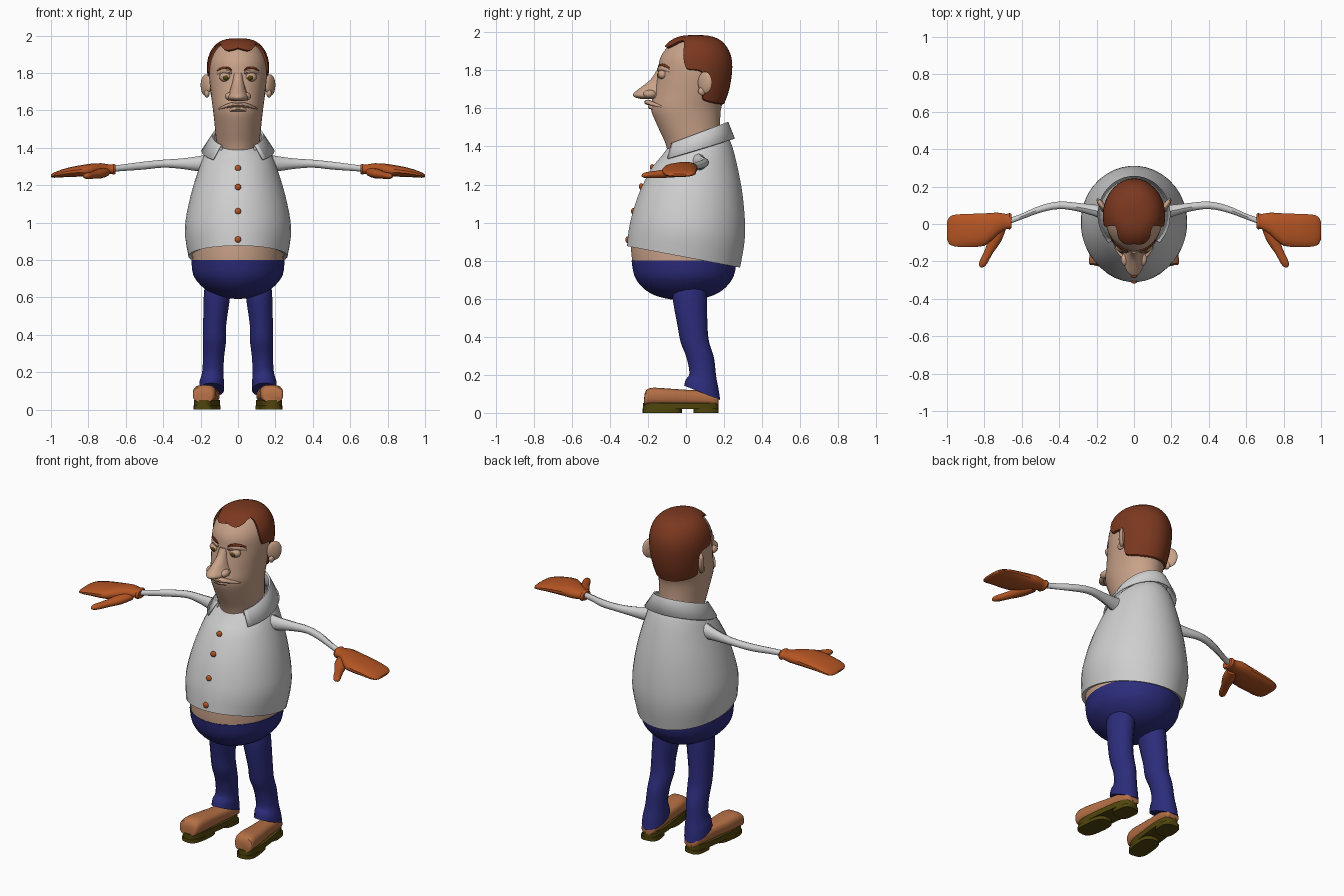
import bpy, bmesh, math
from mathutils import Vector, Matrix

if "Cube" in bpy.data.objects:
    bpy.data.objects.remove(bpy.data.objects["Cube"])


def material(name, *rgb):
    m = bpy.data.materials.new(name)
    m.use_nodes = True
    m.diffuse_color = (*rgb, 1)
    m.node_tree.nodes["Principled BSDF"].inputs["Base Color"].default_value = (*rgb, 1)
    return m


SKIN = material("skin", 0.58, 0.36, 0.25)
HAIR = material("red_brown_hair", 0.2, 0.04, 0.014)
SHIRT = material("pale_grey_cloth", 0.62, 0.62, 0.62)
BLUE = material("blue_cloth", 0.025, 0.025, 0.2)
ORANGE = material("orange_wool", 0.46, 0.09, 0.017)
TAN = material("tan_leather", 0.46, 0.16, 0.06)
OLIVE = material("dark_olive", 0.08, 0.06, 0.004)
made = []


def finish(name, bm, mat, mirror=False):
    bmesh.ops.recalc_face_normals(bm, faces=bm.faces)
    me = bpy.data.meshes.new(name)
    bm.to_mesh(me)
    bm.free()
    me.materials.append(mat)
    ob = bpy.data.objects.new(name, me)
    bpy.context.collection.objects.link(ob)
    if mirror:
        ob.modifiers.new("both_sides", "MIRROR").use_mirror_merge = False
    made.append(ob)
    return ob


def smooth(keys, n=4):
    """Catmull-Rom subdivision of a list of equal-length tuples."""
    out = []
    for i in range(len(keys) - 1):
        a, b, c, d = (keys[max(0, min(len(keys) - 1, i + k))] for k in (-1, 0, 1, 2))
        for s in range(n):
            t = s / n
            out.append(tuple(q + 0.5 * t * (r - p + t * (2 * p - 5 * q + 4 * r - w + t * (3 * (q - r) + w - p)))
                             for p, q, r, w in zip(a, b, c, d)))
    return out + [keys[-1]]


def skin_rows(bm, rows, closed=True, caps=True):
    vs = [[bm.verts.new(p) for p in row] for row in rows]
    n = len(vs[0])
    for lo, hi in zip(vs, vs[1:]):
        for j in range(n if closed else n - 1):
            k = (j + 1) % n
            bm.faces.new((lo[j], lo[k], hi[k], hi[j]))
    if caps:
        bm.faces.new(vs[0])
        bm.faces.new(vs[-1])


def loft(name, sections, mat, mirror=False, segs=24, power=2, caps=True):
    """Skin sections given as (centre, half-axis u, half-axis v)."""
    def sup(x):
        return math.copysign(abs(x) ** (2 / power), x)
    bm = bmesh.new()
    angles = [2 * math.pi * (j + 0.5) / segs for j in range(segs)]
    skin_rows(bm, [[Vector(c) + Vector(u) * sup(math.cos(a)) + Vector(v) * sup(math.sin(a)) for a in angles]
                   for c, u, v in sections], caps=caps)
    return finish(name, bm, mat, mirror)


def level(x, y, z, rx, ry, slope=0):    # section across z
    return (x, y, z), (rx, 0, 0), (0, ry, slope * ry)


def across(x, y, z, ry, rz):            # section across x
    return (x, y, z), (0, ry, 0), (0, 0, rz)


def along(x, y, z, rx, rz):             # section across y
    return (x, y, z), (rx, 0, 0), (0, 0, rz)


def turned(x, y, z, rx, ry):            # section across z, toes turned out
    return (x, y, z), (0.99 * rx, 0.12 * rx, 0), (-0.12 * ry, 0.99 * ry, 0)


def ball(name, centre, radii, mat, mirror=False, turn=0):
    bm = bmesh.new()
    m = Matrix.Translation(centre) @ Matrix.Rotation(turn, 4, "Z") @ Matrix.Diagonal((*radii, 1))
    bmesh.ops.create_uvsphere(bm, u_segments=16, v_segments=10, radius=1, matrix=m)
    return finish(name, bm, mat, mirror)


# Shirt, with a turned-in hem
shirt = smooth([(0, -.013, .82, .265, .298, -.19), (0, .008, .965, .285, .303, -.11), (0, .025, 1.14, .255, .275, -.03),
                (0, .04, 1.3, .205, .225, .09), (0, .052, 1.39, .165, .18, .22), (0, .05, 1.43, .12, .15, .28)])
hem = (0, -.013, .83, .235, .268, -.19)
loft("shirt", [level(*k) for k in [hem] + shirt], SHIRT, segs=40, caps=False)

# Collar, open at the front
bm = bmesh.new()
rows = []
for cz, rx, ry, slope, gap in ((1.4, .12, .15, .3, 42), (1.46, .128, .162, .375, 42),
                               (1.465, .138, .172, .375, 42), (1.382, .195, .207, .29, 44)):
    arc = [math.radians(gap + (360 - 2 * gap) * j / 36) for j in range(37)]
    rows.append([(rx * math.sin(a), .05 - ry * math.cos(a), cz - slope * ry * math.cos(a)) for a in arc])
skin_rows(bm, rows, closed=False, caps=False)
collar = finish("collar", bm, SHIRT)
collar.modifiers.new("thickness", "SOLIDIFY").thickness = 0.01

for y, z in ((-.178, 1.29), (-.235, 1.19), (-.277, 1.06), (-.307, .91)):
    ball("button", (0, y, z), (.017, .012, .017), ORANGE)

# Belly, trouser seat and legs
loft("belly", [level(0, -.01, z, rx, ry) for z, rx, ry in ((.78, .245, .272), (.86, .248, .28), (.94, .24, .27))], SKIN, segs=40)
seat = [(.8, .25, .277), (.72, .24, .262), (.66, .195, .22), (.62, .135, .16), (.598, .065, .08), (.592, .01, .01)]
loft("trouser_seat", [level(0, -.01, *k) for k in smooth(seat, 3)], BLUE, segs=40)
leg = [(.11, .02, .66, .07, .085, 0), (.113, .02, .6, .072, .09, 0), (.125, .035, .45, .063, .078, 0),
       (.125, .047, .37, .063, .075, 0), (.13, .075, .29, .058, .072, 0), (.135, .088, .2, .058, .07, -.1),
       (.14, .085, .15, .066, .086, -.3), (.142, .085, .105, .068, .095, -.4)]
loft("trouser_legs", [level(*k) for k in smooth(leg, 3)], BLUE, True, segs=14)

# Shoes
upper = [(.185, -.22, .045, .08), (.184, -.21, .057, .12), (.178, -.17, .061, .133), (.171, -.09, .059, .128),
         (.16, 0, .052, .122), (.15, .1, .05, .115), (.143, .16, .042, .09), (.142, .17, .025, .07)]
loft("shoe_uppers", [along(x, y, (.04 + top) / 2, w, (top - .04) / 2) for x, y, w, top in smooth(upper, 2)],
     TAN, True, segs=20, power=2.8)
for name, x, y, rx, ry, low, high in (("shoe_soles", .165, -.028, .06, .2, .02, .052),
                                      ("sole_treads", .176, -.125, .058, .103, 0, .022),
                                      ("shoe_heels", .149, .105, .055, .066, 0, .022)):
    loft(name, [turned(x, y, z, rx, ry) for z in (low, high)], OLIVE, True, segs=28, power=3)

# Sleeves and mittens
sleeve = [(.14, .06, 1.325, .045, .05), (.2, .07, 1.315, .034, .042), (.3, .09, 1.315, .024, .028),
          (.4, .1, 1.315, .021, .021), (.5, .08, 1.305, .02, .021), (.6, .04, 1.295, .016, .018), (.67, .015, 1.288, .017, .016)]
loft("sleeves", [across(*k) for k in smooth(sleeve, 3)], SHIRT, True, segs=10)
palm = [(.654, .015, 1.285, .036, .024), (.666, .015, 1.285, .045, .029), (.682, .013, 1.285, .041, .025),
        (.73, .002, 1.285, .06, .033), (.8, -.03, 1.28, .088, .034), (.9, -.035, 1.27, .09, .026),
        (.965, -.035, 1.258, .085, .018), (.99, -.035, 1.252, .07, .012), (1.0, -.035, 1.25, .045, .005)]
loft("mittens", [across(*k) for k in smooth(palm, 2)], ORANGE, True, segs=16, power=2.3)
thumb = [(.71, -.01, 1.27, .03, .025), (.74, -.075, 1.262, .036, .026), (.775, -.145, 1.254, .024, .02),
         (.803, -.2, 1.25, .022, .017), (.815, -.222, 1.248, .016, .012), (.82, -.232, 1.247, .004, .004)]
loft("mitten_thumbs", [((x, y, z), (.9 * w, .43 * w, 0), (0, 0, h)) for x, y, z, w, h in smooth(thumb, 2)],
     ORANGE, True, segs=12)

# Head and neck
head = smooth([(.035, 1.34, .1, .125), (.035, 1.42, .115, .145), (.012, 1.52, .125, .168), (0, 1.6, .134, .185),
               (.022, 1.68, .144, .192), (.041, 1.78, .155, .19), (.045, 1.86, .152, .183), (.05, 1.92, .128, .15),
               (.052, 1.955, .093, .11), (.052, 1.972, .052, .062), (.052, 1.977, .006, .006)])
loft("head", [level(0, y, z, rx, ry) for y, z, rx, ry in head], SKIN, segs=40)


def scalp(angle, z, out):
    """Point on the head at an angle from the front, pushed outward."""
    for (y0, z0, a0, b0), (y1, z1, a1, b1) in zip(head, head[1:]):
        if z <= z1:
            break
    t = min(1, (z - z0) / (z1 - z0))
    rx, ry = a0 + (a1 - a0) * t + out, b0 + (b1 - b0) * t + out
    return Vector((rx * math.sin(angle), y0 + (y1 - y0) * t - ry * math.cos(angle), z + max(0, out) * 0.8))


# Hair cap grown upward from a hairline that varies around the head
hairline = [(0, 1.925), (22, 1.912), (38, 1.925), (52, 1.945), (66, 1.935), (74, 1.835), (80, 1.8), (94, 1.795),
            (104, 1.775), (110, 1.67), (118, 1.635), (150, 1.618), (180, 1.615)]
half = smooth(hairline, 3)
around = [(math.radians(a), z) for a, z in half + [(360 - a, z) for a, z in half[-2:0:-1]]]
bm = bmesh.new()
steps = [math.sin(math.pi / 2 * k / 14) for k in range(15)]
skin_rows(bm, [[scalp(a, h, -.01) for a, h in around]] +
          [[scalp(a, h + (1.976 - h) * t, .011) for a, h in around] for t in steps])
finish("hair", bm, HAIR)

# Ears
ball("ears", (.172, .1, 1.735), (.016, .044, .058), SKIN, True, turn=-0.6)
ball("ear_lobes", (.166, .085, 1.69), (.014, .022, .022), SKIN, True)

# Nose
nose = [(1.8, -.135, .022, .02), (1.75, -.14, .031, .048), (1.7, -.15, .046, .102), (1.677, -.168, .058, .11),
        (1.66, -.168, .055, .105), (1.65, -.165, .035, .075)]
loft("nose", [level(0, y, z, rx, ry) for z, y, rx, ry in smooth(nose, 3)], SKIN)
ball("nostrils", (.045, -.19, 1.675), (.025, .035, .022), SKIN, True)

# Eyes, lids and brows
ball("eyelids", (.066, -.122, 1.778), (.034, .026, .026), SKIN, True)
ball("eyes", (.066, -.139, 1.774), (.016, .014, .015), OLIVE, True)
brow = [(.032, 1.815, .003), (.05, 1.824, .008), (.085, 1.826, .008), (.115, 1.812, .003)]
for name, mat, drop, fat in (("brow_ridges", SKIN, .016, 1.7), ("eyebrows", HAIR, 0, 1)):
    loft(name, [across(x, scalp(math.asin(x / .153), z, 0).y - .004, z - drop, r * fat, r * fat)
                for x, z, r in smooth(brow, 3)], mat, True, segs=8)

# Down-turned lips
for name, z, y, wide, r in (("upper_lip", 1.632, -.2, .105, .014), ("lower_lip", 1.608, -.183, .085, .013)):
    lip = []
    for k in range(-8, 9):
        t = k / 8
        size = r * (1 - 0.75 * t * t)
        lip.append(across(wide * t, y + .075 * t * t, z - .025 * t * t, size * 1.4, size))
    loft(name, lip, SKIN, segs=10)

# Smooth shading that keeps hard edges
for ob in bpy.context.selected_objects:
    ob.select_set(False)
for ob in made:
    ob.select_set(True)
bpy.context.view_layer.objects.active = made[0]
bpy.ops.object.shade_smooth_by_angle(angle=math.radians(40))
